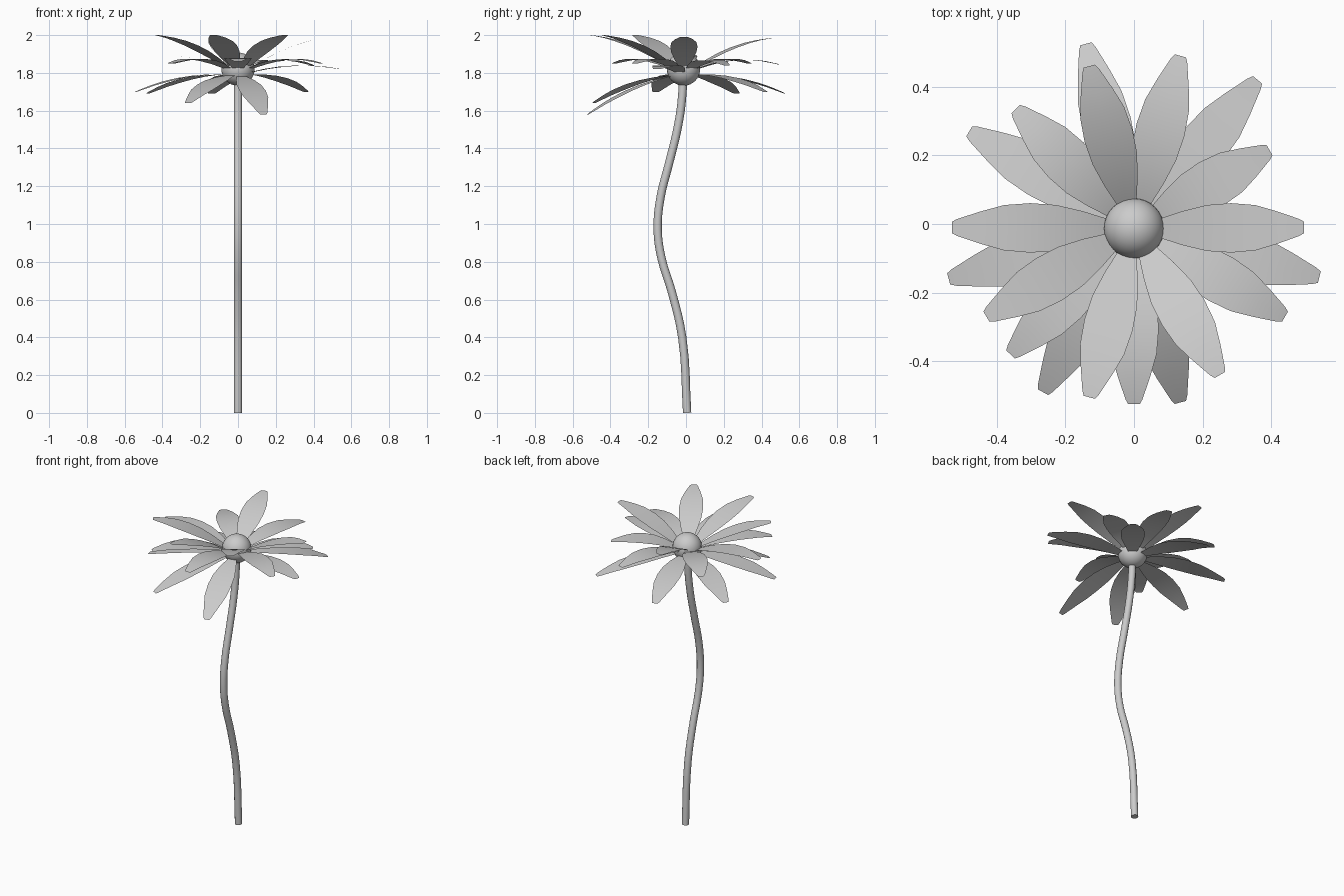
import bpy, bmesh, math
from mathutils import Vector

if "Cube" in bpy.data.objects:
    bpy.data.objects.remove(bpy.data.objects["Cube"])

CY = -0.013  # flower head sits slightly towards the front


def petal(name, tip, base_z, bulge):
    """Thin arched petal strip from the flower centre to a blunt tip."""
    base = Vector((0, CY, base_z))
    tip = Vector(tip)
    flat = Vector((tip.x, tip.y - CY, 0)).normalized()
    side = Vector((-flat.y, flat.x, 0))
    base += flat * 0.025
    half_widths = [(0, .012), (.12, .03), (.25, .05), (.4, .067), (.55, .072),
                   (.7, .066), (.83, .048), (.97, .025), (1, .017)]
    bm = bmesh.new()
    rows = []
    for t, w in half_widths:
        p = base.lerp(tip, t)
        p.z += 4 * bulge * t * (1 - t)
        rows.append([bm.verts.new(p + side * w * s) for s in (-1, 0, 1)])
    for a, b in zip(rows, rows[1:]):
        for i in range(2):
            bm.faces.new((a[i], b[i], b[i + 1], a[i + 1]))
    bm.normal_update()
    for f in bm.faces:
        f.smooth = True
        if f.normal.z < 0:
            f.normal_flip()
    me = bpy.data.meshes.new(name)
    bm.to_mesh(me)
    bm.free()
    bpy.context.collection.objects.link(bpy.data.objects.new(name, me))


# Petal tips in three layers: rising, level, drooping
layers = {
    "upper_petal": (1.80, .035, [
        (.495, -.01, 1.99), (.25, -.44, 2.0), (-.13, -.505, 2.0),
        (-.43, -.27, 2.0), (-.13, .46, 1.985)]),
    "middle_petal": (1.80, .045, [
        (.44, -.27, 1.85), (0, -.525, 1.86), (-.36, -.38, 1.85),
        (-.53, -.01, 1.88), (-.345, .335, 1.85), (.135, .49, 1.845),
        (.395, .215, 1.84)]),
    "lower_petal": (1.79, .032, [
        (.54, -.155, 1.82), (.135, -.52, 1.58), (-.265, -.49, 1.64),
        (-.54, -.16, 1.70), (-.48, .27, 1.69), (-.14, .525, 1.69),
        (.36, .42, 1.70)]),
}
for name, (base_z, bulge, tips) in layers.items():
    for i, tip in enumerate(tips):
        petal(f"{name}_{i + 1}", tip, base_z, bulge)

# Flower centre
bpy.ops.mesh.primitive_uv_sphere_add(segments=32, ring_count=16, radius=0.088,
                                     location=(0, CY, 1.82))
bpy.context.object.name = "flower_centre"
bpy.ops.object.shade_smooth()

# Curved stem
path = [(.006, 0), (-.02, .4), (-.075, .64), (-.13, .82), (-.15, .97),
        (-.135, 1.14), (-.09, 1.32), (-.042, 1.52), (-.02, 1.68), (-.016, 1.81)]
cu = bpy.data.curves.new("stem", 'CURVE')
cu.dimensions = '3D'
cu.bevel_depth = 0.022
cu.bevel_resolution = 4
cu.resolution_u = 4
cu.use_fill_caps = True
sp = cu.splines.new('BEZIER')
sp.bezier_points.add(len(path) - 1)
for bp, (y, z) in zip(sp.bezier_points, path):
    bp.co = (0, y, z)
    bp.handle_left_type = bp.handle_right_type = 'AUTO'
bpy.context.collection.objects.link(bpy.data.objects.new("stem", cu))
